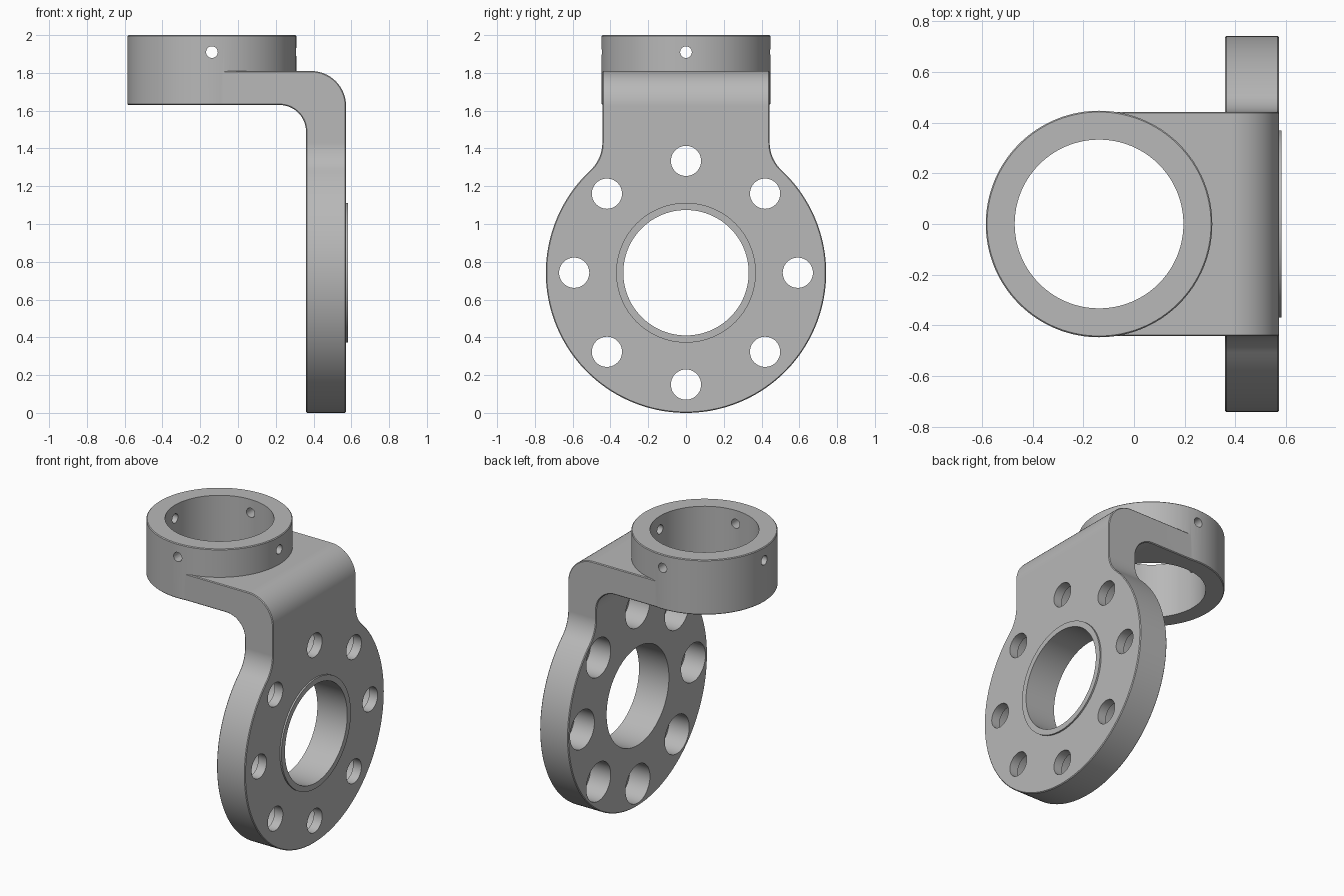
import bpy
import bmesh
from math import cos, sin, pi, atan2, hypot
from mathutils import Vector, Matrix

if "Cube" in bpy.data.objects:
    bpy.data.objects.remove(bpy.data.objects["Cube"], do_unlink=True)

# Main dimensions
PLATE_IN, PLATE_OUT = 0.36, 0.572      # flange thickness along x
DISC_Z, DISC_R = 0.742, 0.742
ARM_HALF, ARM_LOW, ARM_TOP = 0.443, 1.63, 1.81
RING_X, RING_R, RING_BORE = -0.138, 0.447, 0.333
BORE_R, BOSS_R, BOLT_CIRCLE = 0.332, 0.37, 0.592

metal = bpy.data.materials.new("grey metal")
metal.use_nodes = True
grey = (0.48, 0.48, 0.48, 1)
metal.diffuse_color = grey
metal.node_tree.nodes["Principled BSDF"].inputs["Base Color"].default_value = grey


def finish(name, bm):
    bmesh.ops.recalc_face_normals(bm, faces=bm.faces)
    mesh = bpy.data.meshes.new(name)
    bm.to_mesh(mesh)
    bm.free()
    mesh.materials.append(metal)
    obj = bpy.data.objects.new(name, mesh)
    bpy.context.collection.objects.link(obj)
    return obj


def prism(name, points, depth):
    """Extrude a closed outline of 3D points along a vector."""
    bm = bmesh.new()
    face = bm.faces.new([bm.verts.new(p) for p in points])
    new = bmesh.ops.extrude_face_region(bm, geom=[face])["geom"]
    bmesh.ops.translate(bm, vec=depth, verts=[v for v in new if isinstance(v, bmesh.types.BMVert)])
    return finish(name, bm)


def cylinder(name, start, end, radius, segments=96):
    start, end = Vector(start), Vector(end)
    axis = end - start
    bm = bmesh.new()
    turn = axis.to_track_quat("Z", "Y").to_matrix().to_4x4()
    bmesh.ops.create_cone(bm, cap_ends=True, segments=segments, radius1=radius, radius2=radius,
                          depth=axis.length, matrix=Matrix.Translation((start + end) / 2) @ turn)
    return finish(name, bm)


def apply(obj, mod):
    bpy.context.view_layer.objects.active = obj
    bpy.ops.object.modifier_apply(modifier=mod.name)


def combine(obj, tool, operation):
    mod = obj.modifiers.new("combine", "BOOLEAN")
    mod.operation, mod.solver, mod.object = operation, "EXACT", tool
    apply(obj, mod)
    bpy.data.objects.remove(tool, do_unlink=True)


def soften(obj):
    mod = obj.modifiers.new("edges", "BEVEL")
    mod.width, mod.segments, mod.limit_method = 0.005, 1, "ANGLE"
    mod.angle_limit = pi / 4
    apply(obj, mod)


def arc(cx, cy, r, a0, a1, steps):
    return [(cx + r * cos(a0 + (a1 - a0) * i / steps), cy + r * sin(a0 + (a1 - a0) * i / steps))
            for i in range(steps + 1)]


# Bent strip: side profile with rounded inner and outer bend
inner, outer = 0.14, 0.185
side = [(RING_X, ARM_TOP)]
side += arc(PLATE_OUT - outer, ARM_TOP - outer, outer, pi / 2, 0, 16)
side += [(PLATE_OUT, 0), (PLATE_IN, 0)]
side += arc(PLATE_IN - inner, ARM_LOW - inner, inner, 0, pi / 2, 16)
side += [(RING_X, ARM_LOW)]
bracket = prism("bracket", [(x, -0.8, z) for x, z in side], (0, 1.6, 0))

# Flange outline: disc, concave neck fillets, straight neck
fillet = 0.2
fy = ARM_HALF + fillet
fz = (hypot(DISC_R + fillet, 0) ** 2 - fy ** 2) ** 0.5
touch = atan2(fz, fy)
half = arc(0, DISC_Z, DISC_R, -pi / 2, touch, 64)
half += arc(fy, DISC_Z + fz, fillet, pi + touch, pi, 12)[1:]
half += [(ARM_HALF, 2.1)]
outline = half + [(-y, z) for y, z in reversed(half[1:])]
cutter = prism("outline_cutter", [(-1, y, z) for y, z in outline], (2, 0, 0))
combine(bracket, cutter, "INTERSECT")
soften(bracket)

# Clamp ring and raised boss
ring = cylinder("ring", (RING_X, 0, ARM_LOW), (RING_X, 0, 2), RING_R, 128)
soften(ring)
combine(bracket, ring, "UNION")
boss = cylinder("boss", (0.5, 0, DISC_Z), (0.583, 0, DISC_Z), BOSS_R)
combine(bracket, boss, "UNION")

# Bores
combine(bracket, cylinder("ring_bore", (RING_X, 0, 1.5), (RING_X, 0, 2.1), RING_BORE), "DIFFERENCE")
combine(bracket, cylinder("flange_bore", (0.2, 0, DISC_Z), (0.7, 0, DISC_Z), BORE_R), "DIFFERENCE")

# Counterbored bolt holes
for i in range(8):
    y = BOLT_CIRCLE * cos(i * pi / 4)
    z = DISC_Z + BOLT_CIRCLE * sin(i * pi / 4)
    combine(bracket, cylinder("bolt_hole", (0.3, y, z), (0.7, y, z), 0.08, 48), "DIFFERENCE")
    combine(bracket, cylinder("counterbore", (0.3, y, z), (0.51, y, z), 0.13, 48), "DIFFERENCE")

# Set screw holes through the ring
for dx, dy in ((0.6, 0), (0, 0.6)):
    combine(bracket, cylinder("screw_hole", (RING_X - dx, -dy, 1.91), (RING_X + dx, dy, 1.91), 0.031, 24),
            "DIFFERENCE")

# Smooth curved walls, keep crisp edges
bpy.ops.object.select_all(action="DESELECT")
bracket.select_set(True)
bpy.context.view_layer.objects.active = bracket
bpy.ops.object.shade_smooth_by_angle(angle=pi / 6)
weighted = bracket.modifiers.new("normals", "WEIGHTED_NORMAL")
weighted.keep_sharp = True
